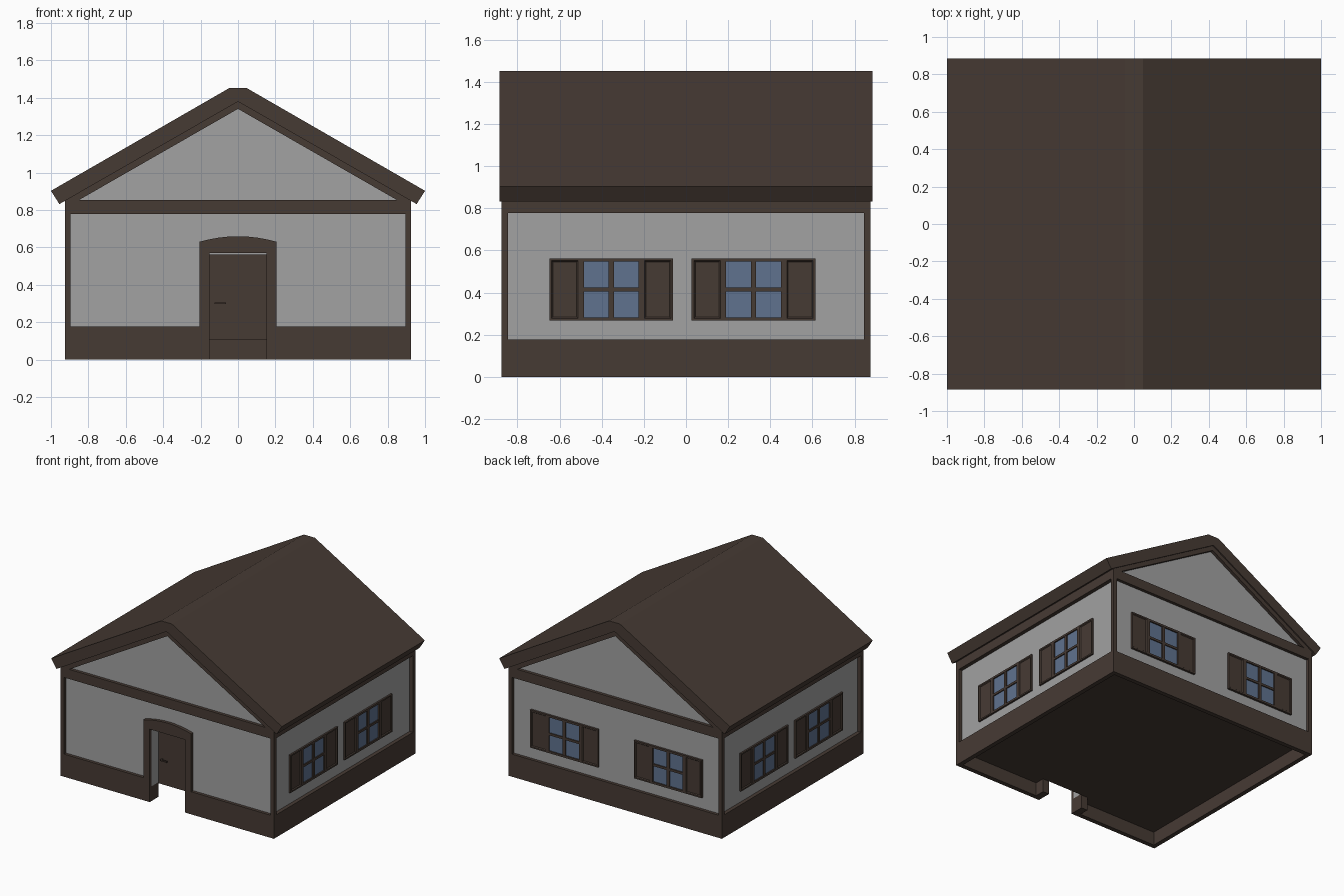
import bpy, bmesh, math
from mathutils import Matrix, Vector

if "Cube" in bpy.data.objects:
    bpy.data.objects.remove(bpy.data.objects["Cube"])


def material(name, rgb):
    m = bpy.data.materials.new(name)
    m.use_nodes = True
    m.diffuse_color = (*rgb, 1)
    m.node_tree.nodes["Principled BSDF"].inputs["Base Color"].default_value = (*rgb, 1)
    return m


WOOD = material("dark wood", (0.062, 0.043, 0.034))
PLASTER = material("grey plaster", (0.36, 0.36, 0.36))
GLASS = material("blue glass", (0.115, 0.17, 0.275))


def finish(name, bm, mat, matrix=None):
    bmesh.ops.recalc_face_normals(bm, faces=bm.faces)
    me = bpy.data.meshes.new(name)
    bm.to_mesh(me)
    bm.free()
    me.materials.append(mat)
    ob = bpy.data.objects.new(name, me)
    bpy.context.collection.objects.link(ob)
    if matrix:
        ob.matrix_world = matrix
    return ob


def add_box(bm, x0, x1, y0, y1, z0, z1):
    centre = Vector((x0 + x1, y0 + y1, z0 + z1)) / 2
    size = Matrix.Diagonal((x1 - x0, y1 - y0, z1 - z0, 1))
    return bmesh.ops.create_cube(bm, size=1, matrix=Matrix.Translation(centre) @ size)["verts"]


def boxes(name, mat, items, matrix=None):
    bm = bmesh.new()
    for item in items:
        add_box(bm, *item)
    return finish(name, bm, mat, matrix)


def mirrored(half):
    """Close a right-hand profile with its left-hand mirror image."""
    return half + [(-x, z) for x, z in reversed(half) if x > 0]


def prism(name, mat, profile, y0, y1):
    bm = bmesh.new()
    face = bm.faces.new([bm.verts.new((x, y0, z)) for x, z in profile])
    out = bmesh.ops.extrude_face_region(bm, geom=[face])
    verts = [v for v in out["geom"] if isinstance(v, bmesh.types.BMVert)]
    bmesh.ops.translate(bm, verts=verts, vec=(0, y1 - y0, 0))
    return finish(name, bm, mat)


# Main dimensions
BX, BY = 0.925, 0.876     # outside of the timber
WX, WY = 0.895, 0.852     # outside of the plaster
PY = 0.844                # inner edge of the corner posts
BASE, EAVE = 0.177, 0.778
DOOR, FRAME = 0.152, 0.207
DOOR_TOP, DOOR_Y, FLOOR = 0.571, -0.765, 0.105

# Plaster walls: solid body, plus a front slab with the doorway cut out
gable = [(WX, 0.855), (0, 1.365)]
prism("wall_body", PLASTER, mirrored([(WX, FLOOR + 0.01)] + gable), DOOR_Y + 0.01, WY)
prism("front_wall", PLASTER,
      mirrored([(DOOR, DOOR_TOP), (DOOR, FLOOR + 0.01), (WX, FLOOR + 0.01)] + gable),
      -WY, DOOR_Y + 0.01)

# Floor and the open timber base
T = 0.035
floor_parts = [(-BX + T, BX - T, DOOR_Y, BY - T, FLOOR, FLOOR + 0.02)]
base = [(-BX, BX, BY - T, BY, 0, BASE)]
for s in (-1, 1):
    floor_parts.append((*sorted((s * DOOR, s * (BX - T))), -BY + T, DOOR_Y, FLOOR, FLOOR + 0.02))
    base.append((*sorted((s * BX, s * (BX - T))), -BY + T, BY - T, 0, BASE))
    base.append((*sorted((s * DOOR, s * BX)), -BY, -BY + T, 0, BASE))
    base.append((*sorted((s * DOOR, s * FRAME)), -BY + T, DOOR_Y, 0, BASE))
boxes("floor", WOOD, floor_parts)
boxes("timber_base", WOOD, base)

# Corner posts, tie beams and eave beams
boxes("corner_posts", WOOD,
      [(*sorted((sx * WX, sx * BX)), *sorted((sy * PY, sy * BY)), BASE, EAVE)
       for sx in (-1, 1) for sy in (-1, 1)])
boxes("tie_beams", WOOD,
      [(-BX, BX, *sorted((s * PY, s * BY)), EAVE, 0.853) for s in (-1, 1)])
boxes("eave_beams", WOOD,
      [(*sorted((s * (WX - 0.01), s * BX)), -PY, PY, EAVE, 0.853) for s in (-1, 1)])

# Gable rafters, front and back
rafter = mirrored([(0, 1.341), (0.855, 0.851), (BX, 0.851), (0, 1.381)])
for name, s in (("front_rafters", -1), ("back_rafters", 1)):
    prism(name, WOOD, rafter, s * PY, s * BY)

# Roof
prism("roof", WOOD,
      mirrored([(0, 1.38), (0.955, 0.832), (1, 0.903), (0.047, 1.452)]),
      -0.885, 0.885)

# Door with arched surround and handle
arch = [(FRAME * k / 4, 0.63 + 0.03 * (1 - (k / 4) ** 2)) for k in range(4, -1, -1)]
prism("door_frame", WOOD,
      mirrored([(DOOR, DOOR_TOP), (DOOR, BASE), (FRAME, BASE)] + arch),
      -BY, -WY + 0.005)
boxes("door", WOOD, [(-DOOR, DOOR, DOOR_Y, DOOR_Y + 0.02, FLOOR, 0.563)])
boxes("door_handle", WOOD,
      [(-0.125, -0.065, DOOR_Y - 0.025, DOOR_Y - 0.015, 0.297, 0.307),
       (-0.125, -0.113, DOOR_Y - 0.015, DOOR_Y, 0.297, 0.307)])


# Shuttered window in wall space: x along the wall, -y outwards
def window(name, u, offset, angle):
    m = Matrix.Rotation(math.radians(angle), 4, "Z") @ Matrix.Translation((u, -offset, 0.4145))
    w, h, g, p = 0.294, 0.148, 0.13, 0.132
    bm = bmesh.new()
    for s in (-1, 1):
        # Inner stile, then the shutter with its sunken panel
        add_box(bm, *sorted((s * g, s * (g + 0.017))), -0.014, 0.005, -h, h)
        verts = add_box(bm, *sorted((s * (g + 0.017), s * w)), -0.014, 0.005, -h, h)
        bm.normal_update()
        front = [f for f in {f for v in verts for f in v.link_faces} if f.normal.y < -0.9]
        bmesh.ops.inset_region(bm, faces=front, thickness=0.016, depth=0)
        bmesh.ops.inset_region(bm, faces=front, thickness=0.008, depth=-0.007)
        add_box(bm, -g, g, -0.014, 0.005, *sorted((s * p, s * h)))
    # Glazing bars
    add_box(bm, -0.012, 0.012, -0.012, 0.005, -p, p)
    for s in (-1, 1):
        add_box(bm, *sorted((s * 0.012, s * g)), -0.012, 0.005, -0.009, 0.009)
    finish(name + "_frame", bm, WOOD, m)
    boxes(name + "_glass", GLASS, [(-g, g, -0.004, 0.004, -p, p)], m)


for i, y in enumerate((-0.355, 0.321), 1):
    window(f"left_window_{i}", y, WX, 90)
    window(f"right_window_{i}", -y, WX, -90)
for i, x in enumerate((-0.45, 0.45), 1):
    window(f"back_window_{i}", x, WY + 0.003, 180)
